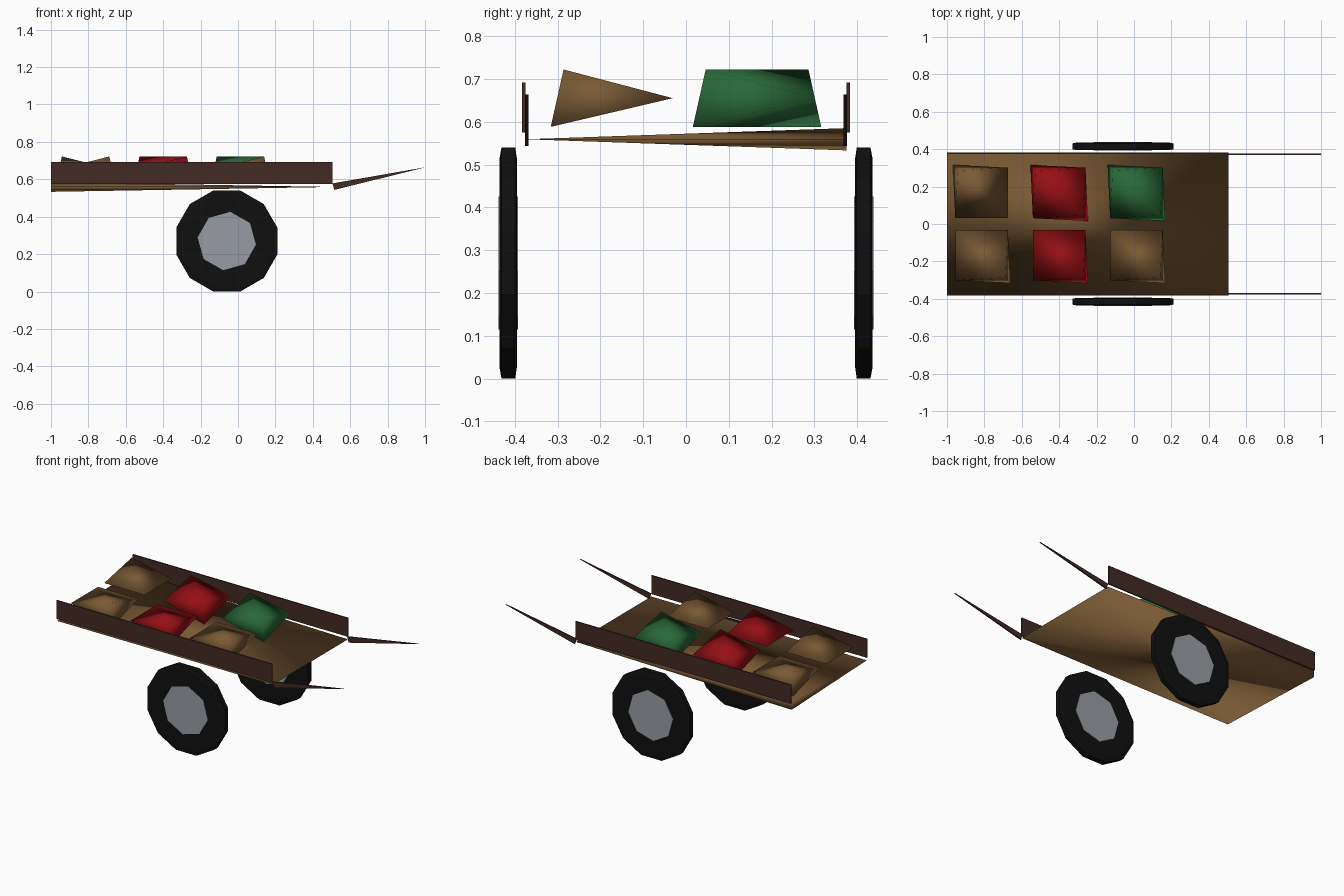
import bpy, bmesh, math

if "Cube" in bpy.data.objects:
    bpy.data.objects.remove(bpy.data.objects["Cube"])


def mat(name, col):
    m = bpy.data.materials.new(name)
    m.diffuse_color = (*col, 1)
    m.use_nodes = True
    m.node_tree.nodes["Principled BSDF"].inputs["Base Color"].default_value = m.diffuse_color
    return m


WOOD = mat("wood", (0.19, 0.10, 0.034))
DARK = mat("dark_wood", (0.055, 0.024, 0.018))
RED = mat("red", (0.30, 0.005, 0.007))
GREEN = mat("green", (0.022, 0.14, 0.04))
RUBBER = mat("rubber", (0.005, 0.005, 0.005))
METAL = mat("metal", (0.31, 0.33, 0.37))


def finish(name, bm, material, smooth=False):
    bmesh.ops.recalc_face_normals(bm, faces=bm.faces)
    me = bpy.data.meshes.new(name)
    bm.to_mesh(me)
    bm.free()
    me.materials.append(material)
    for p in me.polygons:
        p.use_smooth = smooth
    ob = bpy.data.objects.new(name, me)
    bpy.context.collection.objects.link(ob)
    return ob


def wedge(name, c, z0, z1, top, bottom, split, material):
    """Low-poly slab: corners in `split` keep a top and a bottom point,
    the other corners collapse to one point at middle height."""
    bm = bmesh.new()
    up, low = [], []
    for i, (sx, sy) in enumerate([(-1, -1), (1, -1), (1, 1), (-1, 1)]):
        def vert(hx, hy, z):
            return bm.verts.new((c[0] + sx * hx, c[1] + sy * hy, z))
        if i in split:
            up.append(vert(*top, z1))
            low.append(vert(*bottom, z0))
        else:
            v = vert((top[0] + bottom[0]) / 2, (top[1] + bottom[1]) / 2, (z0 + z1) / 2)
            up.append(v)
            low.append(v)
    # ridge runs between the south-east (1) and north-west (3) corners
    for ring in (up, low):
        bm.faces.new((ring[0], ring[1], ring[3]))
        bm.faces.new((ring[1], ring[2], ring[3]))
    for i in range(4):
        j = (i + 1) % 4
        side = list(dict.fromkeys((low[i], low[j], up[j], up[i])))
        if len(side) > 2:
            bm.faces.new(side)
    return finish(name, bm, material, True)


def prism(name, outline, y0, y1, material):
    """Extrude an x-z outline along y."""
    bm = bmesh.new()
    a = [bm.verts.new((x, y0, z)) for x, z in outline]
    b = [bm.verts.new((x, y1, z)) for x, z in outline]
    bm.faces.new(a)
    bm.faces.new(b)
    for i in range(len(a)):
        j = (i + 1) % len(a)
        bm.faces.new((a[i], a[j], b[j], b[i]))
    return finish(name, bm, material)


# Cart bed
wedge("cart_bed", (-0.2475, 0), 0.533, 0.585, (0.7525, 0.375), (0.7525, 0.375), {3}, WOOD)

# Crates: front row, then back row
for i, (x, front, back) in enumerate([(-0.815, WOOD, WOOD), (-0.40, RED, RED), (0.013, WOOD, GREEN)]):
    for row, y, m, split in (("front", -0.166, front, {1}),
                             ("back", 0.166, back, {3} if i == 0 else {1, 3})):
        wedge(f"{row}_crate_{i + 1}", (x, y), 0.588, 0.722,
              (0.127, 0.12), (0.154, 0.15), split, m)

WX, WZ = -0.06, 0.27


def ring_pts(n, r, phase):
    return [(WX + r * math.cos(phase + 2 * math.pi * k / n),
             WZ + r * math.sin(phase + 2 * math.pi * k / n)) for k in range(n)]


for s, side in ((-1, "front"), (1, "back")):
    # Side rail
    prism(f"{side}_rail", [(-1, 0.575), (0.505, 0.575), (0.505, 0.692), (-1, 0.692)],
          s * 0.375, s * 0.383, DARK)
    # Pointed pull handle
    prism(f"{side}_handle", [(0.505, 0.578), (0.515, 0.543), (1.0, 0.664)],
          s * 0.368, s * 0.376, DARK)
    # Tyre with slightly narrower tread
    bm = bmesh.new()
    R = 0.27 / math.cos(math.pi / 12)
    rings = []
    for r, y in ((R * 0.9, 0.395), (R, 0.399), (R, 0.431), (R * 0.9, 0.436)):
        rings.append([bm.verts.new((x, s * y, z)) for x, z in ring_pts(12, r, math.pi / 12)])
    for a, b in zip(rings, rings[1:]):
        for k in range(12):
            j = (k + 1) % 12
            bm.faces.new((a[k], a[j], b[j], b[k]))
    bm.faces.new(rings[0])
    bm.faces.new(rings[-1])
    finish(f"{side}_tyre", bm, RUBBER)
    # Hub disc, showing on both faces
    prism(f"{side}_hub", ring_pts(8, 0.157, math.radians(-7)), s * 0.393, s * 0.438, METAL)
